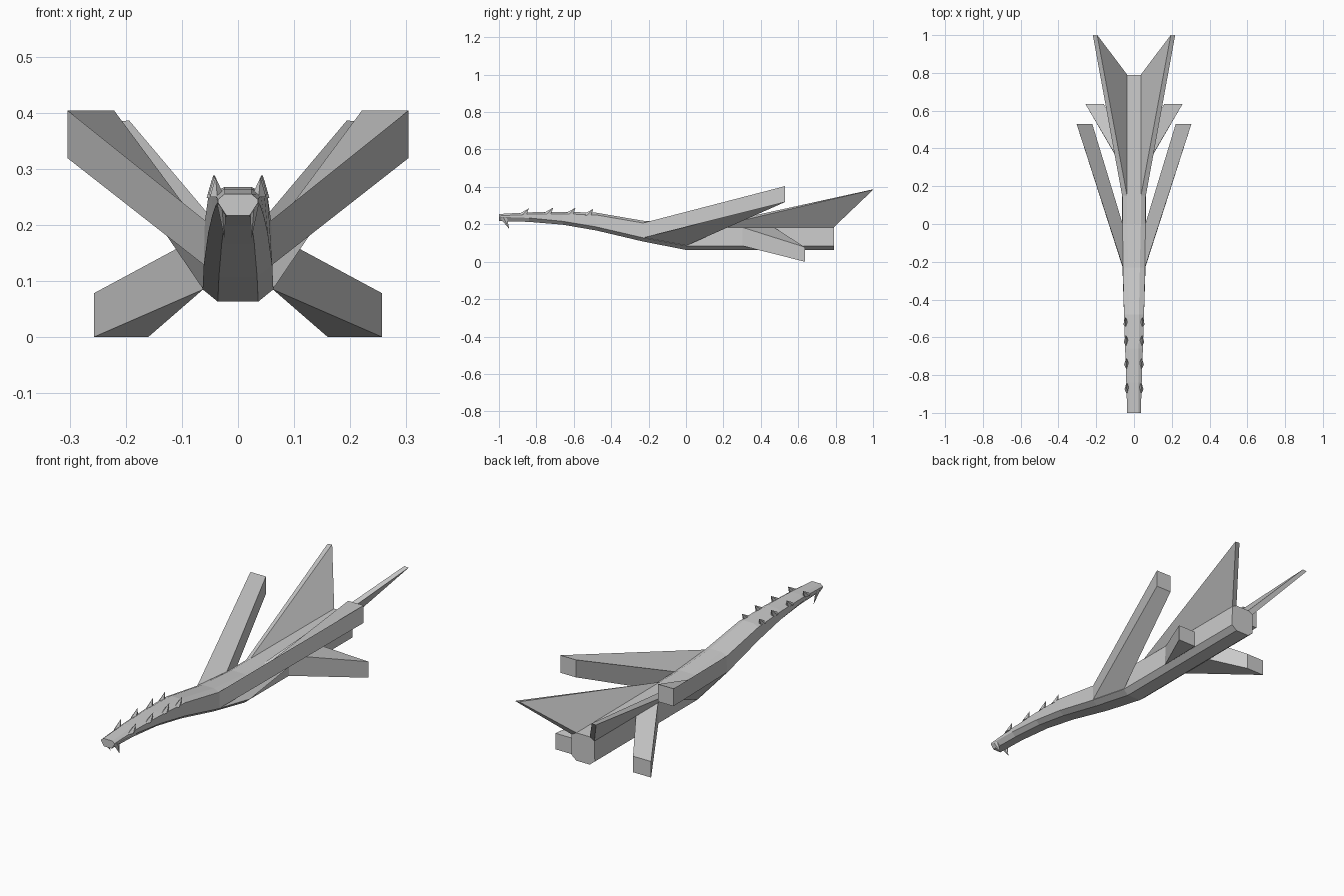
import bpy, bmesh
from mathutils import Vector

if "Cube" in bpy.data.objects:
    bpy.data.objects.remove(bpy.data.objects["Cube"])


def make(name, verts, faces, mirror=False):
    bm = bmesh.new()
    vs = [bm.verts.new(v) for v in verts]
    for f in faces:
        bm.faces.new([vs[i] for i in f])
    bmesh.ops.recalc_face_normals(bm, faces=bm.faces)
    me = bpy.data.meshes.new(name)
    bm.to_mesh(me)
    bm.free()
    ob = bpy.data.objects.new(name, me)
    bpy.context.collection.objects.link(ob)
    if mirror:
        ob.modifiers.new("mirror", "MIRROR").use_mirror_merge = False
    return ob


def loft(name, rings, mirror=False):
    n = len(rings[0])
    verts = [p for r in rings for p in r]
    faces = [tuple(range(n)), tuple(range(len(verts) - n, len(verts)))]
    for r in range(len(rings) - 1):
        for i in range(n):
            a, b = r * n + i, r * n + (i + 1) % n
            faces.append((a, b, b + n, a + n))
    return make(name, verts, faces, mirror)


# fuselage stations: y, then (x, z) of top, shoulder, lower side and bottom corners
stations = [
    (-1.00, (.024, .255), (.036, .245), (.036, .240), (.021, .217)),
    (-0.84, (.024, .264), (.041, .254), (.040, .234), (.022, .213)),
    (-0.66, (.025, .267), (.047, .256), (.046, .216), (.025, .198)),
    (-0.48, (.026, .262), (.053, .250), (.053, .186), (.029, .167)),
    (-0.23, (.031, .219), (.059, .207), (.061, .128), (.034, .108)),
    (0.00, (.036, .201), (.061, .187), (.063, .085), (.036, .063)),
    (0.79, (.036, .198), (.061, .184), (.063, .085), (.036, .063)),
]
rings = []
for y, *corners in stations:
    right = [(x, y, z) for x, z in corners]
    rings.append(right + [(-x, yy, z) for x, yy, z in reversed(right)])
loft("fuselage", rings)

# upper swept wings growing out of the fuselage sides
loft("upper_wing", [
    [(.058, -.23, .207), (.060, -.23, .128), (.062, 0, .085), (.060, 0, .187)],
    [(.304, .53, .404), (.304, .53, .319), (.221, .53, .319), (.221, .53, .404)],
], True)

# lower rear wings
loft("lower_wing", [
    [(.060, .30, .184), (.062, .30, .085), (.062, .47, .085), (.060, .47, .184)],
    [(.257, .635, .078), (.257, .635, 0), (.160, .635, 0), (.160, .635, .078)],
], True)

# tall triangular tail fins
loft("tail_fin", [
    [(.036, .145, .199), (.062, .145, .184), (.061, .79, .184), (.036, .79, .198)],
    [(.194, .995, .386), (.217, .995, .384), (.217, 1.0, .384), (.194, 1.0, .386)],
], True)


def spike(name, base, tip, rx, ry, sides=((-1, 0), (-.5, .8), (.5, .8), (1, 0), (0, -1))):
    b = Vector(base)
    verts = [b + Vector((rx * u, ry * v, 0)) for u, v in sides] + [Vector(tip)]
    n = len(sides)
    make(name, verts, [tuple(range(n))] + [(i, (i + 1) % n, n) for i in range(n)], True)


# pairs of swept-back spikes along the neck
for i, (y, z) in enumerate([(-.875, .25), (-.745, .254), (-.625, .254), (-.53, .248)]):
    spike(f"neck_spike_{i + 1}", (.037 + .002 * i, y, z), (.040 + .002 * i, y + .035, z + .035),
          .013, .028)

# fangs under the nose
spike("fang", (.029, -.975, .236), (.024, -.945, .175), .008, .022)
